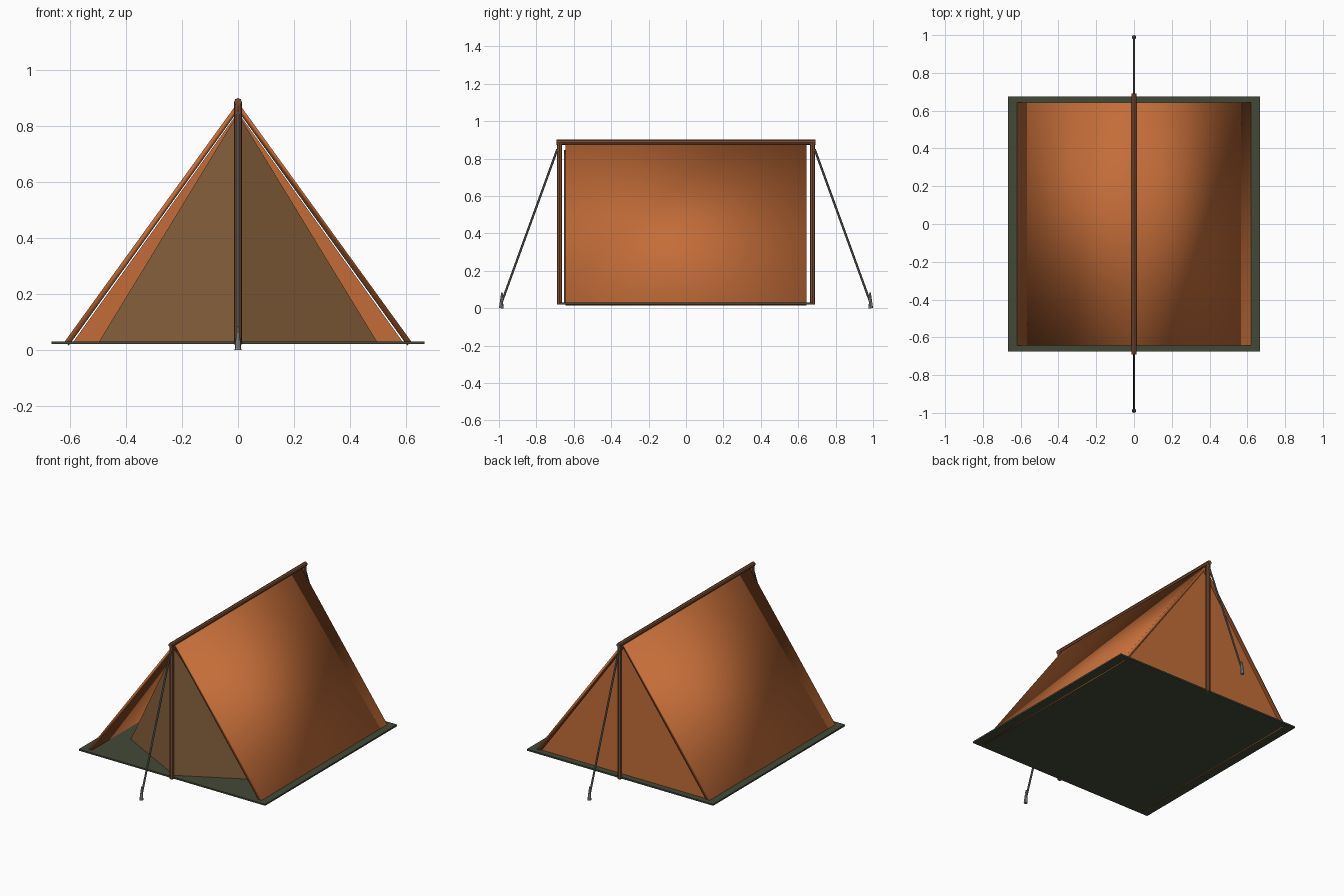
import bpy, bmesh, math
from mathutils import Vector

if "Cube" in bpy.data.objects:
    bpy.data.objects.remove(bpy.data.objects["Cube"])


def material(name, rgb):
    m = bpy.data.materials.new(name)
    m.diffuse_color = (*rgb, 1)
    m.use_nodes = True
    m.node_tree.nodes["Principled BSDF"].inputs["Base Color"].default_value = m.diffuse_color
    return m


CANVAS = material("orange_canvas", (0.55, 0.152, 0.04))
LINING = material("tan_flap", (0.25, 0.122, 0.047))
GREEN = material("dark_green_sheet", (0.056, 0.066, 0.038))
WOOD = material("brown_wood", (0.2, 0.075, 0.034))
ROPE = material("grey_rope", (0.13, 0.13, 0.125))
METAL = material("light_grey_metal", (0.3, 0.3, 0.29))


def finish(bm, name, mat, smooth=False):
    bmesh.ops.recalc_face_normals(bm, faces=bm.faces)
    me = bpy.data.meshes.new(name)
    bm.to_mesh(me)
    bm.free()
    me.materials.append(mat)
    for p in me.polygons:
        p.use_smooth = smooth
    ob = bpy.data.objects.new(name, me)
    bpy.context.collection.objects.link(ob)
    return ob


def prism(name, mat, outline, offset, smooth=False):
    """Extrude a flat outline along the offset vector."""
    bm = bmesh.new()
    face = bm.faces.new([bm.verts.new(p) for p in outline])
    new = bmesh.ops.extrude_face_region(bm, geom=[face])["geom"]
    verts = [g for g in new if isinstance(g, bmesh.types.BMVert)]
    bmesh.ops.translate(bm, verts=verts, vec=offset)
    return finish(bm, name, mat, smooth)


def rod(name, mat, a, b, r1, r2=None, sides=8):
    """Round bar from a to b, optionally tapered."""
    a, b = Vector(a), Vector(b)
    bm = bmesh.new()
    bmesh.ops.create_cone(bm, cap_ends=True, segments=sides, radius1=r1,
                          radius2=r1 if r2 is None else r2, depth=(b - a).length)
    ob = finish(bm, name, mat)
    ob.rotation_mode = 'QUATERNION'
    ob.rotation_quaternion = (b - a).to_track_quat('Z', 'Y')
    ob.location = (a + b) / 2
    return ob


# Ground sheet
prism("ground_sheet", GREEN,
      [(-0.667, -0.675, 0.021), (0.667, -0.675, 0.021),
       (0.667, 0.675, 0.021), (-0.667, 0.675, 0.021)], (0, 0, 0.01))

# Canvas roof: one folded sheet, softly shaded over the ridge
half = [(0.62, 0.03), (0.605, 0.016)]
roof = [(0, 0.886), half[0], half[1], (0, 0.855),
        (-half[1][0], half[1][1]), (-half[0][0], half[0][1])]
prism("canvas_roof", CANVAS, [(x, -0.643, z) for x, z in roof], (0, 1.286, 0), True)

# Closed back wall
prism("back_wall", CANVAS,
      [(-0.59, 0.625, 0.028), (0.59, 0.625, 0.028), (0, 0.625, 0.85)], (0, 0.01, 0))

# Door flaps swung inward from the front post
for side, s in (("left", -1), ("right", 1)):
    prism("door_flap_" + side, LINING,
          [(0, -0.652, 0.03), (s * 0.497, -0.388, 0.03), (0, -0.652, 0.845)],
          (-s * 0.003, 0.007, 0))

# Ridge pole
rod("ridge_pole", WOOD, (0, -0.692, 0.887), (0, 0.692, 0.887), 0.014)

# Posts, guy ropes and pegs at both ends
for end, s in (("front", -1), ("back", 1)):
    rod(end + "_post", WOOD, (0, s * 0.676, 0.02), (0, s * 0.676, 0.885), 0.014)
    rod(end + "_guy_rope", ROPE, (0, s * 0.688, 0.85), (0, s * 0.986, 0.03), 0.006, sides=6)
    rod(end + "_peg", METAL, (0, s * 0.988, 0), (0, s * 0.984, 0.085), 0.012, 0.004)
